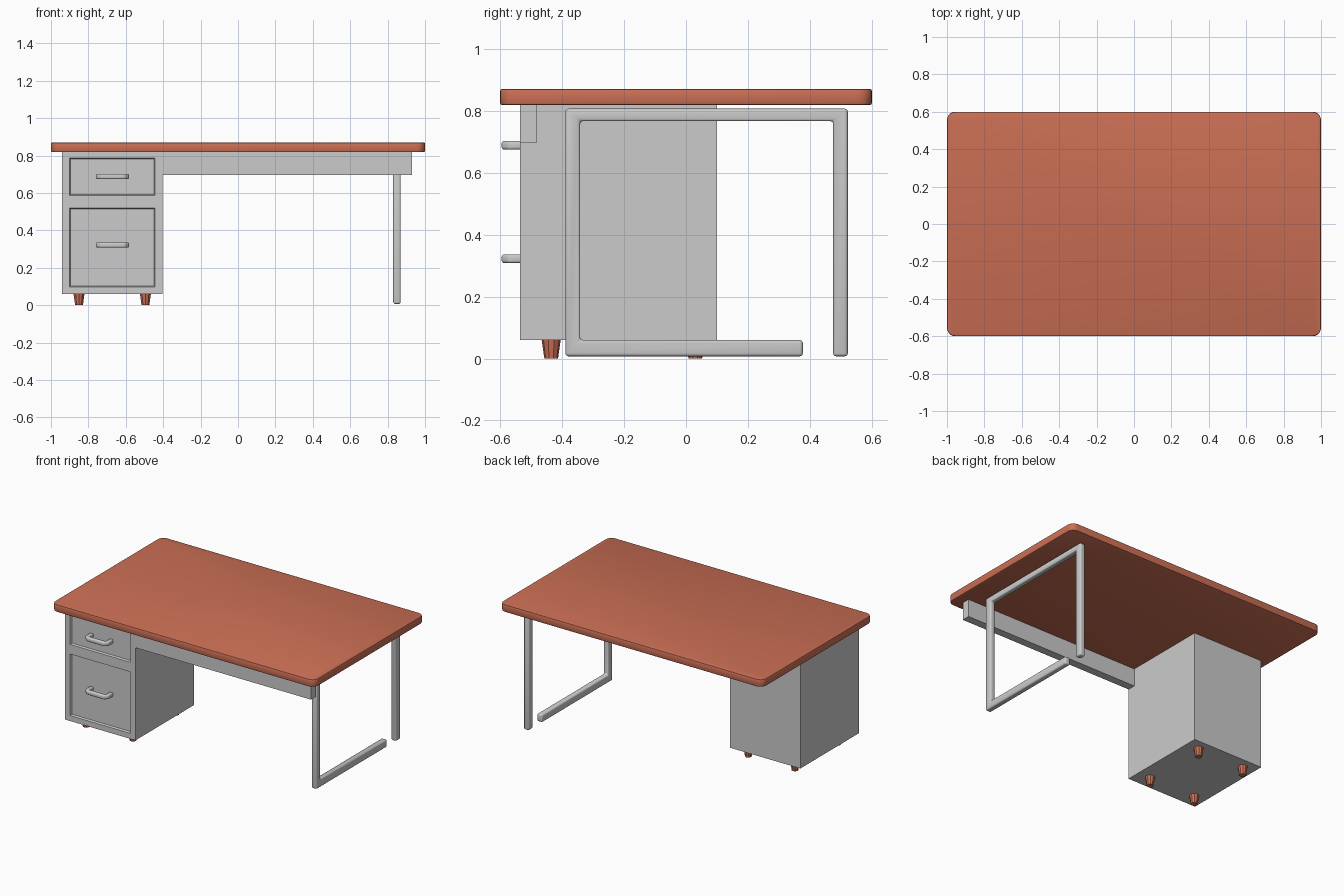
import bpy, bmesh
from math import radians
from mathutils import Vector

if "Cube" in bpy.data.objects:
    bpy.data.objects.remove(bpy.data.objects["Cube"])

red = bpy.data.materials.new("red_wood")
red.diffuse_color = (0.6, 0.16, 0.09, 1)
red.use_nodes = True
red.node_tree.nodes["Principled BSDF"].inputs["Base Color"].default_value = red.diffuse_color


def finish(name, bm, mat=None, smooth=None):
    bmesh.ops.recalc_face_normals(bm, faces=bm.faces[:])
    mesh = bpy.data.meshes.new(name)
    bm.to_mesh(mesh)
    bm.free()
    ob = bpy.data.objects.new(name, mesh)
    bpy.context.collection.objects.link(ob)
    if mat:
        mesh.materials.append(mat)
    if smooth:
        bpy.ops.object.select_all(action='DESELECT')
        ob.select_set(True)
        bpy.context.view_layer.objects.active = ob
        bpy.ops.object.shade_smooth_by_angle(angle=radians(smooth))
    return ob


def prism(points, offset):
    """Closed outline of 3D points, extruded by offset."""
    bm = bmesh.new()
    face = bm.faces.new([bm.verts.new(p) for p in points])
    ext = bmesh.ops.extrude_face_region(bm, geom=[face], use_keep_orig=True)
    verts = [g for g in ext["geom"] if isinstance(g, bmesh.types.BMVert)]
    bmesh.ops.translate(bm, vec=Vector(offset), verts=verts)
    bmesh.ops.recalc_face_normals(bm, faces=bm.faces[:])
    return bm


def bevel(bm, edges, width, segments):
    bmesh.ops.bevel(bm, geom=edges, offset=width, segments=segments,
                    profile=0.5, affect='EDGES')


def sharp(bm):
    return [e for e in bm.edges if e.calc_face_angle(0) > radians(40)]


def box(x0, x1, y0, y1, z0, z1):
    return prism([(x0, y0, z0), (x1, y0, z0), (x1, y1, z0), (x0, y1, z0)],
                 (0, 0, z1 - z0))


# Table top: rounded corners, softened rim
bm = box(-1, 1, -0.6, 0.6, 0.818, 0.87)
upright = [e for e in bm.edges
           if abs(e.verts[0].co.z - e.verts[1].co.z) > 0.01]
bevel(bm, upright, 0.045, 5)
bevel(bm, sharp(bm), 0.007, 2)
finish("table_top", bm, red, 40)

# Cabinet: gridded front with inset drawer panels, extruded to the back
xs = (-0.94, -0.902, -0.443, -0.405)
zs = (0.06, 0.098, 0.52, 0.587, 0.788, 0.82)
front_y, back_y = -0.535, 0.10
bm = bmesh.new()
grid = [[bm.verts.new((x, front_y, z)) for x in xs] for z in zs]
drawers = []
for j in range(len(zs) - 1):
    for i in range(len(xs) - 1):
        f = bm.faces.new((grid[j][i], grid[j][i + 1],
                          grid[j + 1][i + 1], grid[j + 1][i]))
        if i == 1 and j in (1, 3):
            drawers.append(f)
rim = [e for e in bm.edges if e.is_boundary]
ext = bmesh.ops.extrude_edge_only(bm, edges=rim)["geom"]
bmesh.ops.translate(bm, vec=(0, back_y - front_y, 0),
                    verts=[g for g in ext if isinstance(g, bmesh.types.BMVert)])
bmesh.ops.edgeloop_fill(bm, edges=[e for e in bm.edges if e.is_boundary])
bmesh.ops.recalc_face_normals(bm, faces=bm.faces[:])
bmesh.ops.inset_individual(bm, faces=drawers, thickness=0.008, depth=-0.012)
finish("drawer_cabinet", bm)

# Front apron under the top
finish("front_apron", box(-0.405, 0.93, -0.535, -0.48, 0.697, 0.82))

# Drawer handles: U-shaped bars with splayed ends
for name, z in (("upper_handle", 0.688), ("lower_handle", 0.322)):
    outline = [(-0.76, -0.52), (-0.76, -0.572), (-0.737, -0.595),
               (-0.605, -0.595), (-0.582, -0.572), (-0.582, -0.52),
               (-0.61, -0.52), (-0.61, -0.567), (-0.732, -0.567),
               (-0.732, -0.52)]
    bm = prism([(x, y, z - 0.014) for x, y in outline], (0, 0, 0.028))
    bevel(bm, sharp(bm), 0.008, 3)
    finish(name, bm, smooth=40)

# Cabinet feet: tapered stubs
for yname, y in (("front", -0.435), ("back", 0.03)):
    for xname, x in (("left", -0.85), ("right", -0.495)):
        bm = bmesh.new()
        bmesh.ops.create_cone(bm, cap_ends=True, segments=10, radius1=0.022,
                              radius2=0.031, depth=0.062)
        bmesh.ops.translate(bm, vec=(x, y, 0.031), verts=bm.verts[:])
        finish(f"{yname}_{xname}_foot", bm, red)

# Side leg: one bent bar, open at the lower back
frame = [(0.522, 0.007), (0.522, 0.806), (-0.389, 0.806), (-0.389, 0.007),
         (0.377, 0.007), (0.377, 0.06), (-0.342, 0.06), (-0.342, 0.766),
         (0.475, 0.766), (0.475, 0.007)]
bm = prism([(0.83, y, z) for y, z in frame], (0.04, 0, 0))
bevel(bm, sharp(bm), 0.01, 3)
finish("side_leg", bm, smooth=40)
